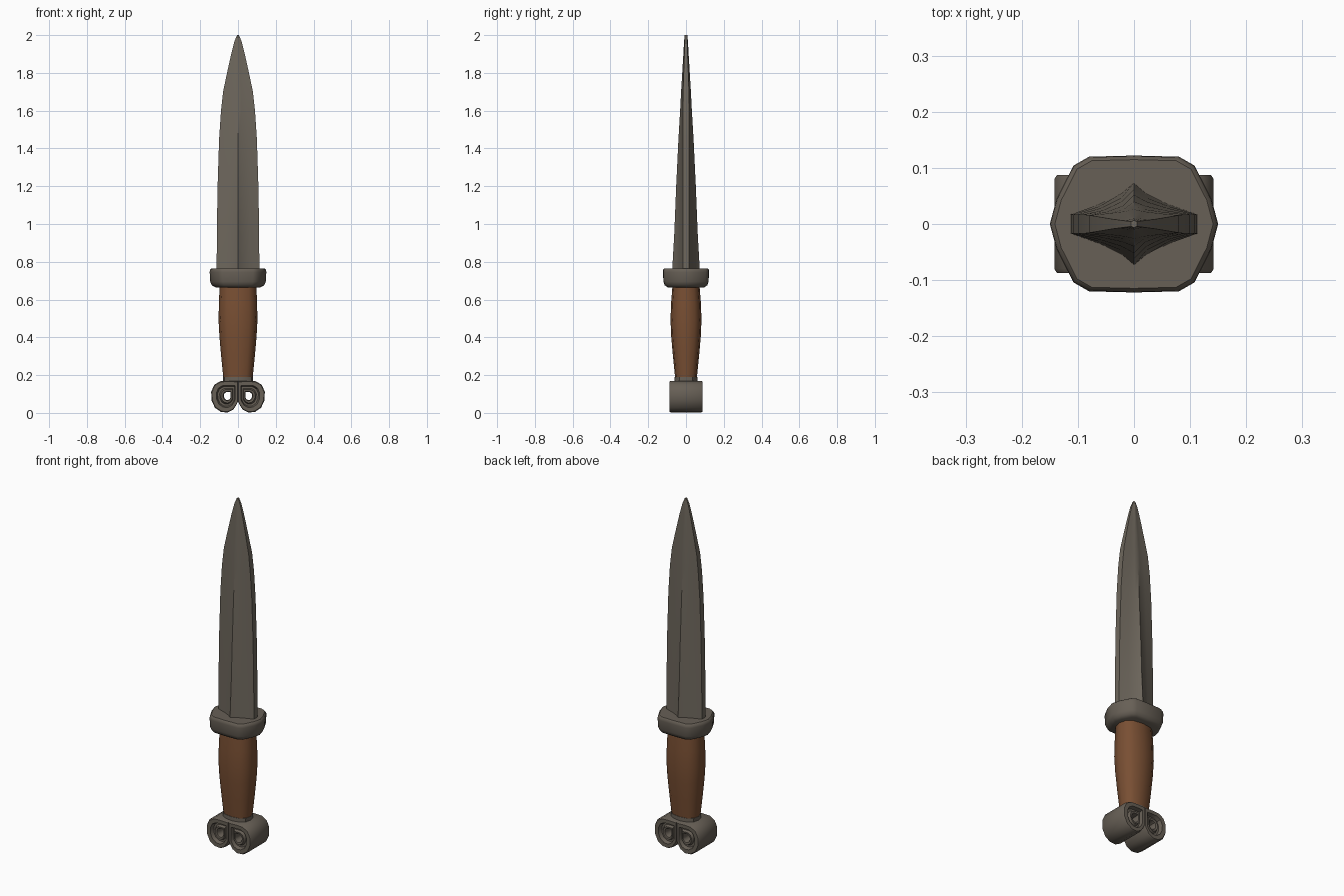
import bpy
import bmesh
import math

cube = bpy.data.objects.get("Cube")
if cube:
    bpy.data.objects.remove(cube, do_unlink=True)


def material(name, rgb):
    mat = bpy.data.materials.new(name)
    mat.use_nodes = True
    mat.diffuse_color = (*rgb, 1)
    mat.node_tree.nodes["Principled BSDF"].inputs["Base Color"].default_value = (*rgb, 1)
    return mat


steel = material("blade steel", (0.155, 0.135, 0.108))
iron = material("dark iron", (0.135, 0.115, 0.092))
wood = material("brown wood", (0.19, 0.078, 0.033))


def loft(name, rings, mat, closed=False, angle=35):
    """Join rings of equal point count; cap the ends, or close into a loop."""
    bm = bmesh.new()
    loops = [[bm.verts.new(p) for p in ring] for ring in rings]
    n = len(loops[0])
    pairs = list(zip(loops, loops[1:]))
    if closed:
        pairs.append((loops[-1], loops[0]))
    else:
        bm.faces.new(loops[0])
        bm.faces.new(loops[-1])
    for a, b in pairs:
        for i in range(n):
            j = (i + 1) % n
            bm.faces.new((a[i], a[j], b[j], b[i]))
    bmesh.ops.recalc_face_normals(bm, faces=bm.faces)
    mesh = bpy.data.meshes.new(name)
    bm.to_mesh(mesh)
    bm.free()
    obj = bpy.data.objects.new(name, mesh)
    bpy.context.collection.objects.link(obj)
    mesh.materials.append(mat)
    bpy.ops.object.select_all(action='DESELECT')
    obj.select_set(True)
    bpy.context.view_layer.objects.active = obj
    bpy.ops.object.shade_smooth_by_angle(angle=math.radians(angle))
    return obj


def four_way(quarter):
    """Mirror a quarter outline, running from the +x side to the +y axis."""
    half = quarter + [(-x, y) for x, y in reversed(quarter) if x > 0]
    return half + [(-x, -y) for x, y in half if y > 0]


# Blade: hollow-ground diamond with blunt edges, tapering to the tip
def blade_ring(z, w, t):
    e = min(0.017, t * 0.6)
    quarter = [(w, e), (w * 0.55, e + (t - e) * 0.32),
               (w * 0.2, e + (t - e) * 0.66), (0, t)]
    return [(x, y, z) for x, y in four_way(quarter)]


blade_sections = [(0.74, 0.113, 0.074), (0.95, 0.112, 0.062), (1.2, 0.108, 0.052),
                  (1.45, 0.1, 0.04), (1.6, 0.09, 0.031), (1.7, 0.079, 0.026),
                  (1.8, 0.058, 0.02), (1.9, 0.036, 0.014), (1.97, 0.018, 0.01),
                  (2.0, 0.005, 0.007)]
loft("blade", [blade_ring(*s) for s in blade_sections], steel)

# Guard: thick pointed-oval collar with softened rims
guard_outline = four_way([(0.15, 0), (0.138, 0.045), (0.108, 0.104), (0.08, 0.12), (0, 0.122)])
seen = list(dict.fromkeys(guard_outline))
guard_levels = [(0.665, 0.8), (0.675, 0.92), (0.695, 0.98), (0.745, 1.0), (0.758, 0.99), (0.765, 0.94)]
loft("guard", [[(x * s, y * s, z) for x, y in seen] for z, s in guard_levels], iron, angle=40)


# Grip and its lower collar: faceted ovals
def oval(z, rx, ry, sides=12):
    ring = []
    for i in range(sides):
        a = math.tau * i / sides
        c, s = math.cos(a), math.sin(a)
        ring.append((rx * math.copysign(abs(c) ** 0.8, c), ry * math.copysign(abs(s) ** 0.8, s), z))
    return ring


grip_sections = [(0.18, 0.077, 0.057), (0.3, 0.089, 0.069), (0.4, 0.098, 0.078),
                 (0.49, 0.103, 0.082), (0.58, 0.101, 0.079), (0.68, 0.097, 0.071)]
loft("grip", [oval(*s) for s in grip_sections], wood, angle=40)
loft("grip_collar", [oval(0.15, 0.08, 0.062), oval(0.19, 0.08, 0.06)], iron)

# Pommel: two scroll lobes, each a rimmed, recessed ring with a hole through it
lobe = [(0, 0.168), (0.05, 0.17), (0.092, 0.168), (0.125, 0.15), (0.142, 0.112),
        (0.14, 0.065), (0.122, 0.027), (0.09, 0.005), (0.055, 0.002),
        (0.024, 0.018), (0.007, 0.045), (0, 0.06), (0, 0.11)]
eye_x, eye_z = 0.052, 0.09
steps = [(1.0, 0.08), (0.95, 0.087), (0.7, 0.087), (0.62, 0.066),
         (0.5, 0.066), (0.42, 0.08), (0.3, 0.078), (0.25, 0.06)]
profile = [(s, -y) for s, y in steps] + [(s, y) for s, y in reversed(steps)]
for side, label in ((1, "left"), (-1, "right")):
    rings = [[(side * (eye_x + (x - eye_x) * s), y, eye_z + (z - eye_z) * s) for x, z in lobe]
             for s, y in profile]
    loft("pommel_scroll_" + label, rings, iron, closed=True)
